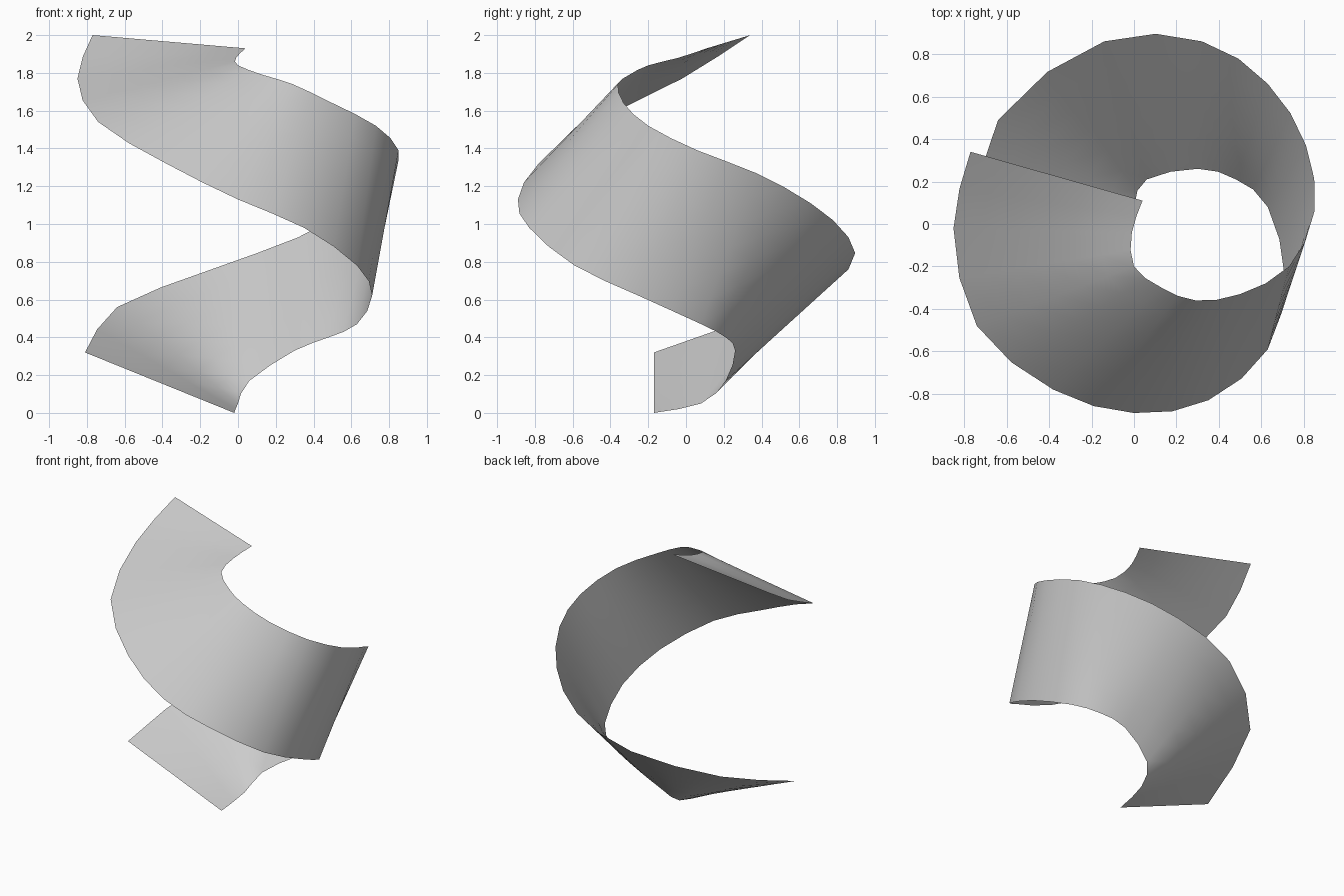
import bpy
import bmesh
from mathutils import Vector

default_cube = bpy.data.objects.get("Cube")
if default_cube:
    bpy.data.objects.remove(default_cube, do_unlink=True)

# Guide points of the two ribbon edges, in hundredths of a unit
upper_edge = [(-81, -17, 32), (-64, 49, 56), (-14, 86, 76), (32, 86, 93),
              (63, 66, 111), (81, 37, 127), (85, 6, 139), (73, -20, 152),
              (50, -33, 164), (29, -36, 174), (13, -30, 179), (0, -20, 184),
              (-1, -4, 188), (4, 11, 193)]
lower_edge = [(-2, -17, 0), (0, 8, 5), (6, 21, 17), (30, 26, 33),
              (48, 21, 40), (63, 8, 47), (71, -25, 62), (63, -59, 78),
              (35, -83, 98), (0, -89, 113), (-38, -78, 132), (-74, -48, 154),
              (-85, -2, 177), (-77, 34, 200)]


def smooth_path(points, steps):
    """Pass a Catmull-Rom curve through the guide points."""
    pts = [Vector(p) / 100 for p in points]
    pts = [2 * pts[0] - pts[1]] + pts + [2 * pts[-1] - pts[-2]]
    path = []
    for before, start, end, after in zip(pts, pts[1:], pts[2:], pts[3:]):
        for i in range(steps):
            t = i / steps
            pull_in = (end - before) / 2
            pull_out = (after - start) / 2
            path.append(start + pull_in * t
                        + (3 * (end - start) - 2 * pull_in - pull_out) * t ** 2
                        + (2 * (start - end) + pull_in + pull_out) * t ** 3)
    path.append(pts[-2])
    return path


def make_material(name, color):
    material = bpy.data.materials.new(name)
    material.use_nodes = True
    material.diffuse_color = color
    shader = material.node_tree.nodes["Principled BSDF"]
    shader.inputs["Base Color"].default_value = color
    return material


def make_ribbon(name, edge_a, edge_b, across, material):
    """Span straight rulings between two edges and skin them."""
    bm = bmesh.new()
    rows = [[bm.verts.new(a.lerp(b, i / across)) for i in range(across + 1)]
            for a, b in zip(edge_a, edge_b)]
    for row, following in zip(rows, rows[1:]):
        for i in range(across):
            face = bm.faces.new((row[i], row[i + 1],
                                 following[i + 1], following[i]))
            face.smooth = True
    mesh = bpy.data.meshes.new(name)
    bm.to_mesh(mesh)
    bm.free()
    mesh.materials.append(material)
    ribbon = bpy.data.objects.new(name, mesh)
    bpy.context.collection.objects.link(ribbon)
    return ribbon


# Twisting spiral ribbon, a thin open sheet
light_grey = make_material("light grey", (0.6, 0.6, 0.6, 1))
make_ribbon("spiral_ribbon", smooth_path(upper_edge, 2),
            smooth_path(lower_edge, 2), 6, light_grey)
